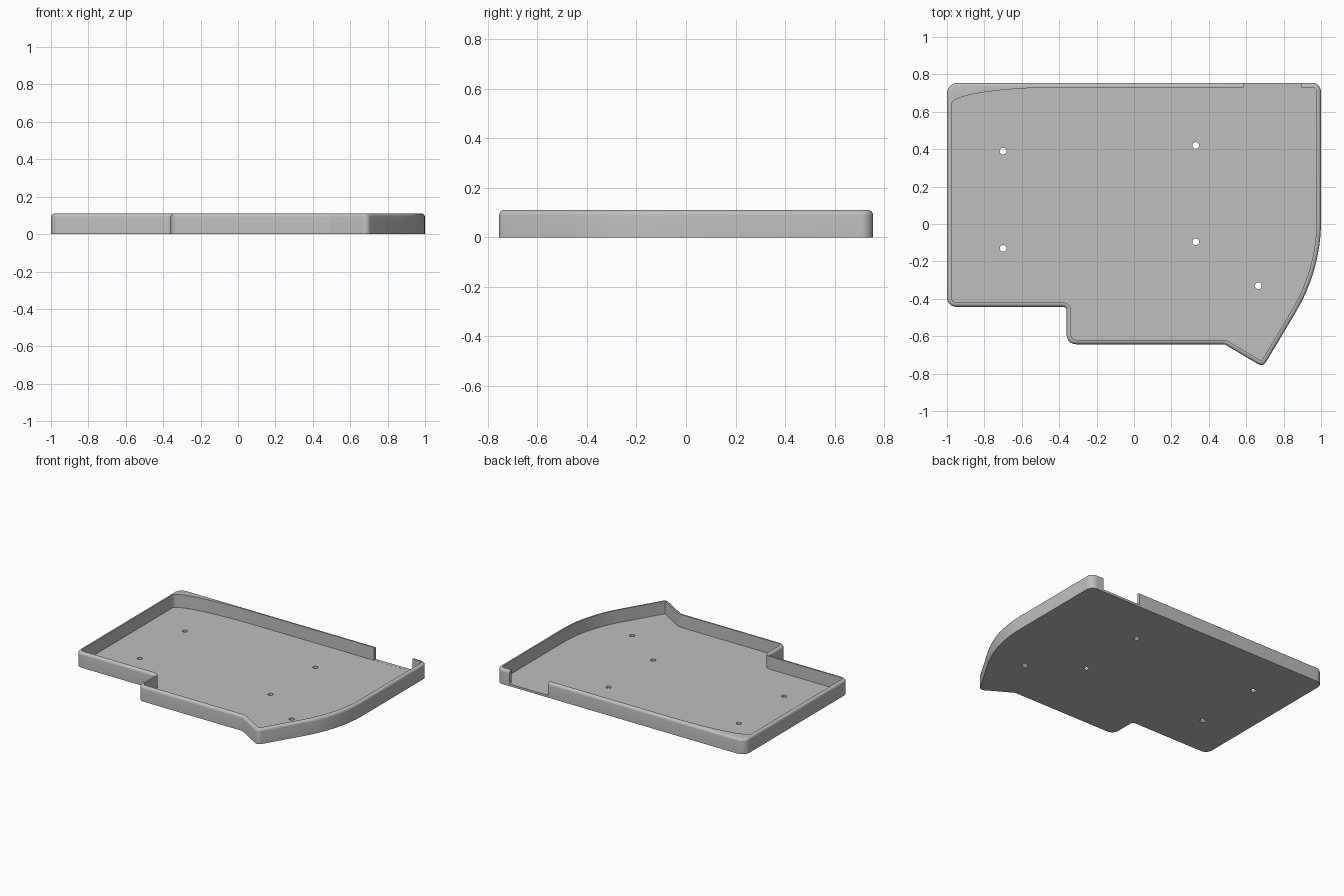
import bpy, bmesh, math
from mathutils import Vector

cube = bpy.data.objects.get("Cube")
if cube:
    bpy.data.objects.remove(cube, do_unlink=True)

HEIGHT, FLOOR, WALL, ROUND = 0.11, 0.016, 0.024, 0.019
STEPS = 12

# Outline corners, counter-clockwise: x, y, fillet radius
CORNERS = [(-1, -0.443, 0.05), (-0.36, -0.443, 0.02), (-0.36, -0.643, 0.05),
           (0.485, -0.643, 0.03), (0.69, -0.765, 0.03), (1, -0.245, 0.95),
           (1, 0.755, 0.05), (-1, 0.755, 0.06)]
HOLES = [(-0.7, 0.39), (-0.7, -0.13), (0.33, 0.42), (0.33, -0.095), (0.665, -0.33)]

grey = bpy.data.materials.new("light grey plastic")
grey.use_nodes = True
grey.diffuse_color = (0.52, 0.52, 0.52, 1)
grey.node_tree.nodes["Principled BSDF"].inputs["Base Color"].default_value = grey.diffuse_color


def outline(inset):
    """Filleted outline moved inwards; every inset gives the same point count."""
    points = []
    for i, (x, y, r) in enumerate(CORNERS):
        p = Vector((x, y))
        a = (p - Vector(CORNERS[i - 1][:2])).normalized()
        b = (Vector(CORNERS[(i + 1) % len(CORNERS)][:2]) - p).normalized()
        turn = math.atan2(a.x * b.y - a.y * b.x, a.dot(b))
        side = math.copysign(1, turn)
        normal = Vector((-a.y, a.x)) * side
        centre = p - a * r * math.tan(abs(turn) / 2) + normal * r
        start = math.atan2(-normal.y, -normal.x)
        radius = r - inset * side
        for k in range(STEPS + 1):
            t = start + turn * k / STEPS
            points.append(centre + radius * Vector((math.cos(t), math.sin(t))))
    return points


def inner_outline():
    """Inside of the wall, with a long elliptical sweep in the back left corner."""
    points = outline(WALL)[:-(STEPS + 1)]
    left, back = -1 + WALL, 0.755 - WALL
    for k in range(STEPS + 1):
        t = math.pi / 2 * (1 + k / STEPS)
        points.append(Vector((left + 0.6 + 0.6 * math.cos(t), back - 0.09 + 0.09 * math.sin(t))))
    return points


# Tray: outer wall, rounded rim, inner wall and floor lofted from rings
rings = [(outline(0), 0)]
for k in range(6):
    t = math.pi / 2 * k / 5
    rings.append((outline(ROUND * (1 - math.cos(t))), HEIGHT - ROUND * (1 - math.sin(t))))
rings += [(inner_outline(), HEIGHT), (inner_outline(), FLOOR)]

bm = bmesh.new()
loops = [[bm.verts.new((p.x, p.y, z)) for p in pts] for pts, z in rings]
for low, high in zip(loops, loops[1:]):
    for i in range(len(low)):
        j = (i + 1) % len(low)
        bm.faces.new((low[i], low[j], high[j], high[i]))
bm.faces.new(loops[0][::-1])
bm.faces.new(loops[-1])
bmesh.ops.recalc_face_normals(bm, faces=bm.faces)
mesh = bpy.data.meshes.new("tray")
bm.to_mesh(mesh)
bm.free()
tray = bpy.data.objects.new("tray", mesh)
bpy.context.collection.objects.link(tray)
mesh.materials.append(grey)

# Cutters: screw holes through the floor and the cable opening in the back wall
cutters = []
for x, y in HOLES:
    bpy.ops.mesh.primitive_cylinder_add(vertices=24, radius=0.018, depth=0.1, location=(x, y, 0))
    cutters.append(bpy.context.object)
bpy.ops.mesh.primitive_cube_add(size=1, location=(0.74, 0.755, FLOOR + 0.1005))
bpy.context.object.scale = (0.31, 0.1, 0.2)
cutters.append(bpy.context.object)

bpy.ops.object.select_all(action='DESELECT')
bpy.context.view_layer.objects.active = tray
tray.select_set(True)
for cutter in cutters:
    cutter.hide_render = True
    cut = tray.modifiers.new("cut", 'BOOLEAN')
    cut.operation = 'DIFFERENCE'
    cut.solver = 'EXACT'
    cut.object = cutter
    bpy.ops.object.modifier_apply(modifier=cut.name)
for cutter in cutters:
    bpy.data.objects.remove(cutter, do_unlink=True)

bpy.ops.object.shade_smooth_by_angle(angle=math.radians(35))
